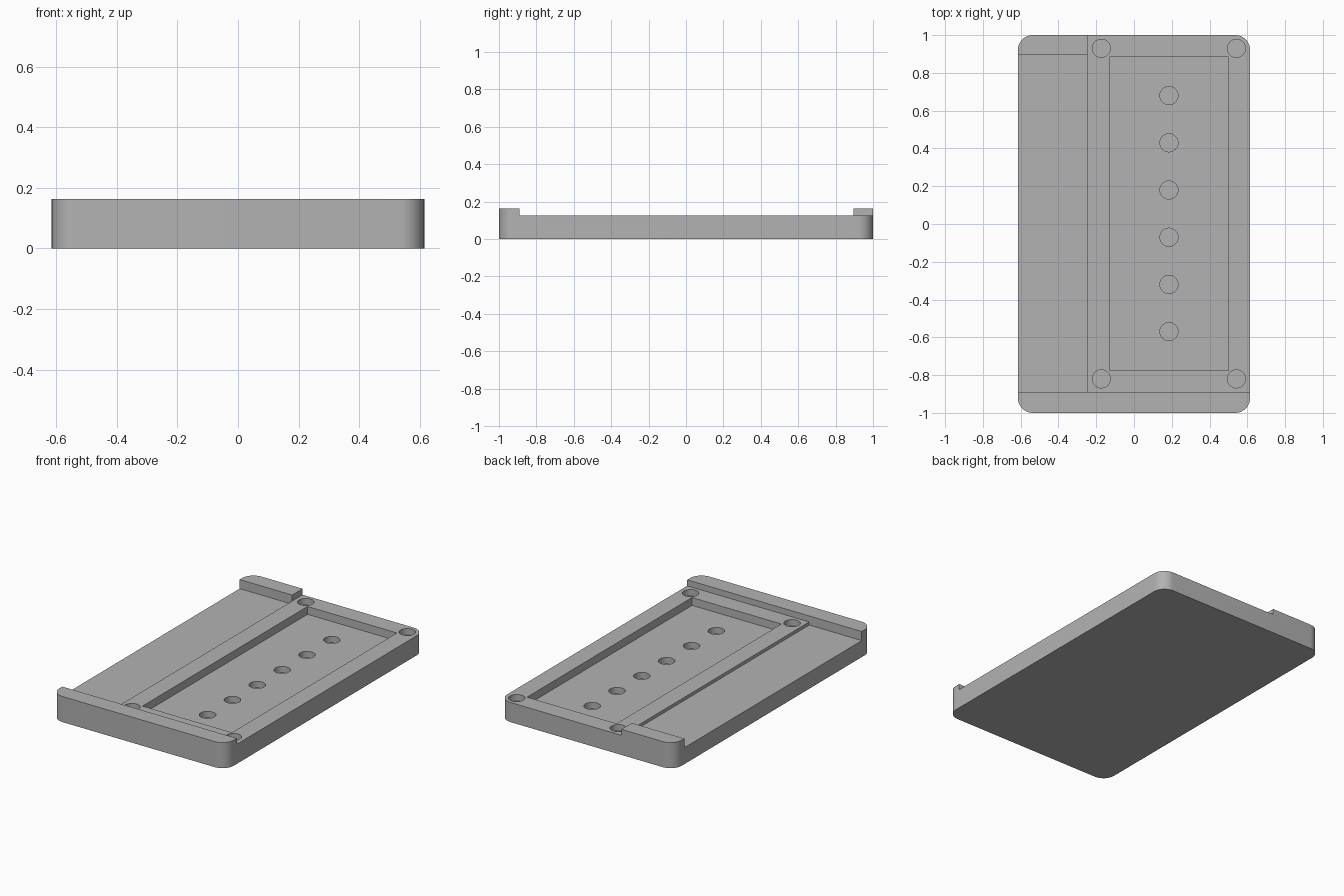
import bpy
import bmesh
import math

if "Cube" in bpy.data.objects:
    bpy.data.objects.remove(bpy.data.objects["Cube"], do_unlink=True)

HALF_X, HALF_Y, HEIGHT, CORNER = 0.615, 1.0, 0.163, 0.08
DECK, LEDGE, POCKET, HOLE = 0.125, 0.105, 0.075, 0.048
SPLIT, BAR, TOP = -0.245, 0.89, 0.3

grey = bpy.data.materials.new("plain_grey")
grey.use_nodes = True
colour = (0.45, 0.45, 0.45, 1)
grey.diffuse_color = colour
grey.node_tree.nodes["Principled BSDF"].inputs["Base Color"].default_value = colour


def prism(name, outline, z0, z1):
    """Extrude a flat outline between two heights."""
    bm = bmesh.new()
    base = bm.faces.new([bm.verts.new((x, y, z0)) for x, y in outline])
    grown = bmesh.ops.extrude_face_region(bm, geom=[base])["geom"]
    top = [v for v in grown if isinstance(v, bmesh.types.BMVert)]
    bmesh.ops.translate(bm, vec=(0, 0, z1 - z0), verts=top)
    bmesh.ops.recalc_face_normals(bm, faces=bm.faces)
    mesh = bpy.data.meshes.new(name)
    bm.to_mesh(mesh)
    bm.free()
    mesh.materials.append(grey)
    obj = bpy.data.objects.new(name, mesh)
    bpy.context.collection.objects.link(obj)
    return obj


def arc(cx, cy, r, start, sweep, steps):
    return [(cx + r * math.cos(start + sweep * i / steps),
             cy + r * math.sin(start + sweep * i / steps)) for i in range(steps + 1)]


def cut(outline, floor):
    """Remove everything inside the outline above the floor height."""
    cutter = prism("cutter", outline, floor, TOP)
    cutter.hide_render = True
    mod = body.modifiers.new("cut", "BOOLEAN")
    mod.operation = "DIFFERENCE"
    mod.solver = "EXACT"
    mod.object = cutter
    bpy.ops.object.modifier_apply(modifier=mod.name)
    bpy.data.objects.remove(cutter, do_unlink=True)


def rect(x0, x1, y0, y1):
    return [(x0, y0), (x1, y0), (x1, y1), (x0, y1)]


def hole(x, y, floor):
    cut(arc(x, y, HOLE, 0, math.tau, 32)[:-1], floor)


# Tray body with rounded vertical corners
outline = []
for i, (sx, sy) in enumerate([(1, 1), (-1, 1), (-1, -1), (1, -1)]):
    outline += arc(sx * (HALF_X - CORNER), sy * (HALF_Y - CORNER), CORNER,
                   i * math.pi / 2, math.pi / 2, 12)
body = prism("tray_body", outline, 0, HEIGHT)
bpy.context.view_layer.objects.active = body
body.select_set(True)

# Main deck open at the back, and lower side ledge between the end stops
cut(rect(SPLIT, 1, -BAR, 2), DECK)
cut(rect(-1, SPLIT, -BAR, BAR + 0.005), LEDGE)

# Rectangular pocket
cut(rect(-0.13, 0.5, -0.775, 0.885), POCKET)

# Row of holes in the pocket floor
for i in range(6):
    hole(0.185, 0.68 - 0.25 * i, POCKET - 0.04)

# Corner holes in the deck
for x in (-0.173, 0.542):
    for y in (-0.82, 0.93):
        hole(x, y, DECK - 0.04)

bpy.ops.object.shade_smooth_by_angle(angle=math.radians(30))
